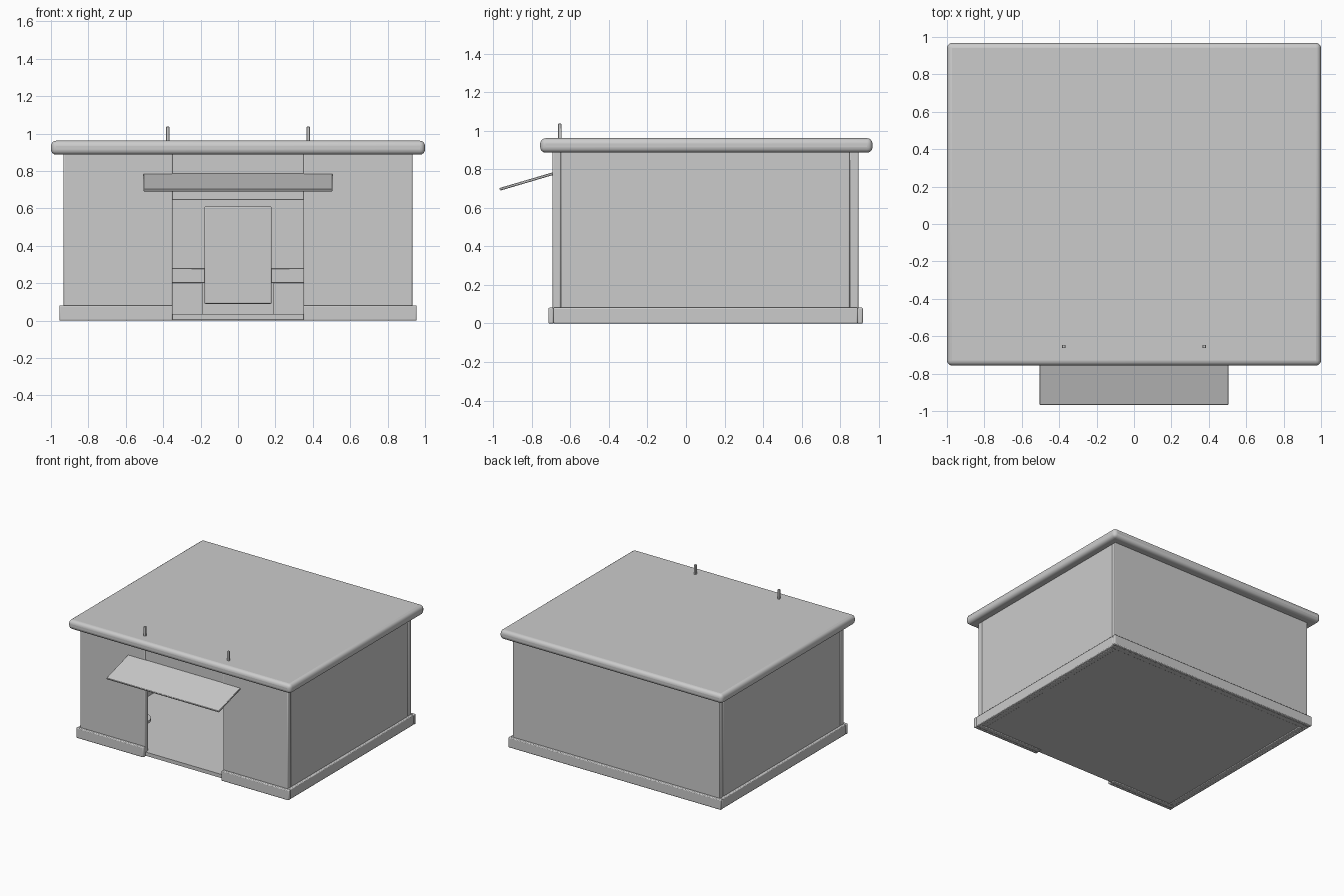
import bpy
import math

if "Cube" in bpy.data.objects:
    bpy.data.objects.remove(bpy.data.objects["Cube"])


def box(name, x, y, z, bevel=0.0, segments=2, tilt=0.0):
    """Box from (min, max) ranges, optional rounded edges and tilt about x."""
    bpy.ops.mesh.primitive_cube_add(size=1, location=(sum(x) / 2, sum(y) / 2, sum(z) / 2))
    ob = bpy.context.object
    ob.name = name
    ob.scale = (x[1] - x[0], y[1] - y[0], z[1] - z[0])
    bpy.ops.object.transform_apply(location=False, rotation=False, scale=True)
    ob.rotation_euler.x = tilt
    if bevel:
        mod = ob.modifiers.new("rounded_edges", 'BEVEL')
        mod.width = bevel
        mod.segments = segments
        bpy.ops.object.shade_smooth_by_angle(angle=math.radians(40))
    return ob


def cylinder(name, x, y, z, radius, sides=16):
    bpy.ops.mesh.primitive_cylinder_add(vertices=sides, radius=radius, depth=z[1] - z[0],
                                        location=(x, y, sum(z) / 2))
    ob = bpy.context.object
    ob.name = name
    bpy.ops.object.shade_smooth_by_angle(angle=math.radians(40))
    return ob


def span(side, a, b):
    """Mirror an x range to the given side."""
    return tuple(sorted((side * a, side * b)))


# Floor and rounded flat roof
box("floor", (-0.925, 0.925), (-0.685, 0.89), (0.005, 0.035))
box("roof", (-1, 1), (-0.757, 0.968), (0.887, 0.962), 0.028, 4)

# Back wall, door header and back skirting
box("back_wall", (-0.932, 0.932), (0.85, 0.895), (0, 0.9), 0.006)
box("door_header", (-0.352, 0.352), (-0.688, -0.65), (0.645, 0.9), 0.005)
box("back_skirting", (-0.955, 0.955), (0.89, 0.918), (0, 0.082), 0.006)

# Walls, skirting and sign posts on both sides
for side, label in ((-1, "left"), (1, "right")):
    box(label + "_front_wall", span(side, 0.35, 0.932), (-0.692, -0.65), (0, 0.9), 0.006)
    box(label + "_side_wall", span(side, 0.89, 0.932), (-0.65, 0.85), (0, 0.9), 0.006)
    box(label + "_front_skirting", span(side, 0.35, 0.955), (-0.715, -0.688), (0, 0.082), 0.006)
    box(label + "_side_skirting", span(side, 0.925, 0.953), (-0.69, 0.892), (0, 0.082), 0.006)
    box(label + "_sign_post", span(side, 0.366, 0.384), (-0.664, -0.646), (0.93, 1.037), 0.003)
    # Back counter: cabinet with worktop
    box(label + "_cabinet", span(side, 0.19, 0.80), (0.52, 0.84), (0.034, 0.2))
    box(label + "_worktop", span(side, 0.17, 0.82), (0.50, 0.845), (0.2, 0.28), 0.005)

# Tall panel in the middle of the back wall
box("back_panel", (-0.18, 0.18), (0.48, 0.85), (0.09, 0.61), 0.006)

# Sloping awning above the door
slope = math.atan2(0.083, 0.282)
length = math.hypot(0.083, 0.282)
box("awning", (-0.505, 0.505), (-0.826 - length / 2, -0.826 + length / 2),
    (0.731, 0.745), 0.003, 1, slope)

# Round stool just inside the door
cylinder("stool_seat", -0.54, -0.52, (0.18, 0.2), 0.1, 24)
cylinder("stool_leg", -0.54, -0.52, (0.04, 0.185), 0.015)
cylinder("stool_base", -0.54, -0.52, (0.03, 0.045), 0.06, 24)
